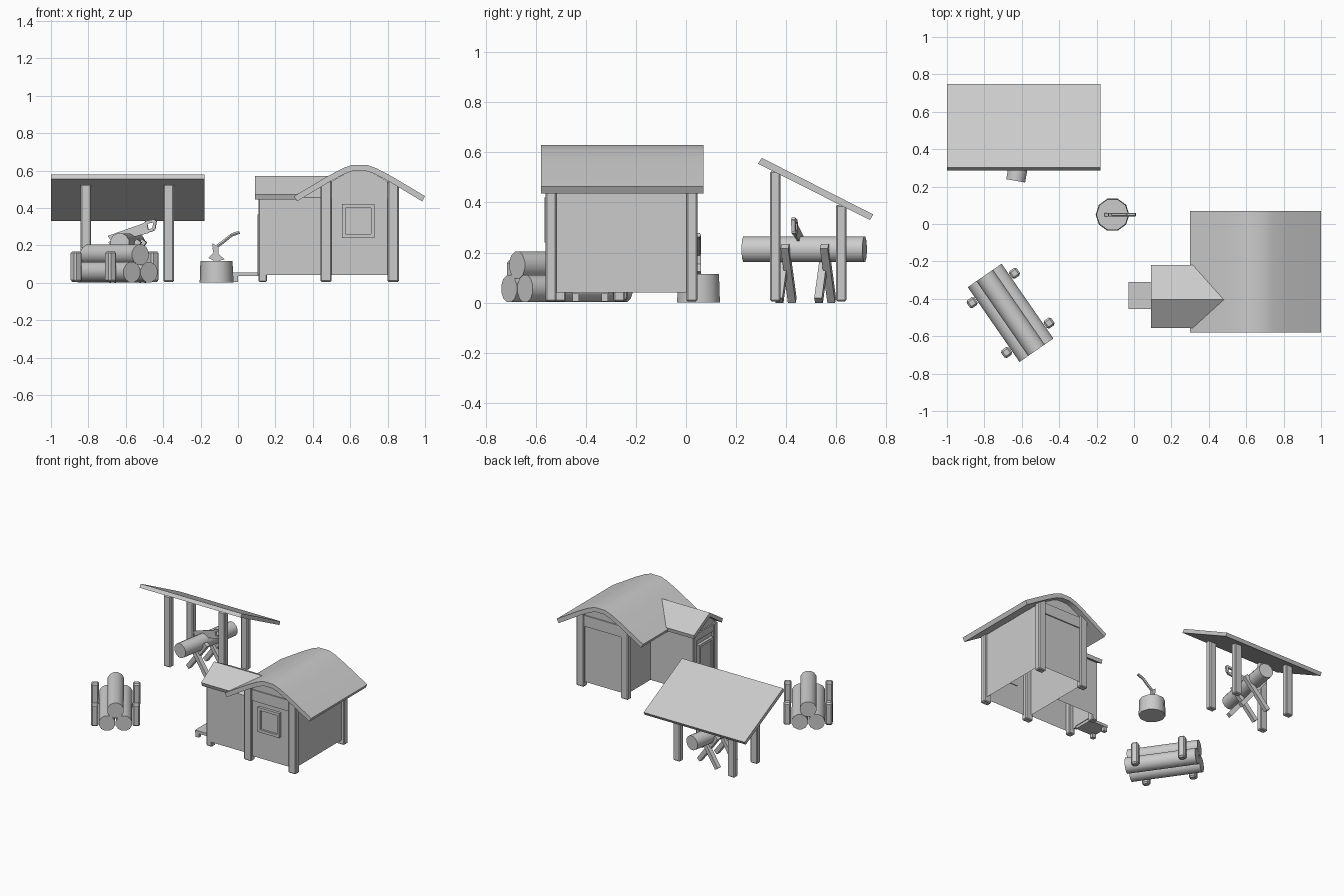
import bpy, bmesh, math
from mathutils import Vector, Matrix

if "Cube" in bpy.data.objects:
    bpy.data.objects.remove(bpy.data.objects["Cube"])


def finish(name, bm, frame=None, bevel=0, smooth=False):
    bmesh.ops.recalc_face_normals(bm, faces=bm.faces)
    me = bpy.data.meshes.new(name)
    bm.to_mesh(me)
    bm.free()
    ob = bpy.data.objects.new(name, me)
    bpy.context.collection.objects.link(ob)
    if frame:
        ob.matrix_world = frame
    if bevel:
        m = ob.modifiers.new("bevel", 'BEVEL')
        m.width, m.segments = bevel, 1
    if smooth:
        bpy.context.view_layer.objects.active = ob
        ob.select_set(True)
        bpy.ops.object.shade_smooth_by_angle(angle=math.radians(40))
        ob.select_set(False)
    return ob


def box(name, lo, hi, bevel=0, frame=None):
    bm = bmesh.new()
    lo, hi = Vector(lo), Vector(hi)
    s = hi - lo
    bmesh.ops.create_cube(bm, size=1, matrix=Matrix.Translation((lo + hi) / 2) @ Matrix.Diagonal((*s, 1)))
    return finish(name, bm, frame, bevel)


def rod(name, p, q, r, sides=12, r2=None, frame=None, bevel=0):
    """Cylinder (or square strut when sides=4) between two points."""
    bm = bmesh.new()
    p, q = Vector(p), Vector(q)
    d = q - p
    mat = Matrix.Translation((p + q) / 2) @ d.to_track_quat('Z', 'Y').to_matrix().to_4x4()
    bmesh.ops.create_cone(bm, cap_ends=True, segments=sides, radius1=r, radius2=r2 or r,
                          depth=d.length, matrix=mat @ Matrix.Rotation(math.pi / sides, 4, 'Z'))
    return finish(name, bm, frame, bevel, sides > 8)


def prism(name, pts, a, b, axis='Y', open_bottom=False, frame=None, smooth=False, cut=None):
    """Profile (u, z) swept along an axis; cut(u, z) overrides the far end."""
    bm = bmesh.new()

    def put(u, z, w):
        return bm.verts.new((u, w, z) if axis == 'Y' else (w, u, z))
    A = [put(u, z, a) for u, z in pts]
    B = [put(u, z, cut(u, z) if cut else b) for u, z in pts]
    bm.faces.new(A)
    bm.faces.new(B)
    low = min(z for _, z in pts)
    for i in range(len(pts)):
        j = (i + 1) % len(pts)
        if open_bottom and pts[i][1] == low and pts[j][1] == low:
            continue
        bm.faces.new((A[i], A[j], B[j], B[i]))
    return finish(name, bm, frame, 0, smooth)


# --- main cabin: walls, arched roof, corner posts, gable beams
C = 0.65
prism("cabin_walls", [(C - .19, .04), (C + .19, .04), (C + .19, .52), (C + .05, .598),
                      (C - .05, .598), (C - .19, .52)], -.545, .03, open_bottom=True)
half = [(.04, .63), (.09, .612), (.17, .57), (.35, .463)]
under = [(.335, .435), (.16, .54), (.08, .582), (.035, .598)]
right = [(C + u, z) for u, z in half + under]
left = [(C - u, z) for u, z in reversed(half + under)]
prism("cabin_roof", right + left, -.58, .07, smooth=True)
for x in (.47, .83):
    for y in (-.54, .023):
        box("cabin_post", (x - .03, y - .022, .005), (x + .03, y + .022, .545), .006)
for y in (-.545, .03):
    box("gable_beam", (.5, y - .008, .45), (.8, y + .008, .53))

# --- window on the front wall
for x in (.565, .72):
    box("window_side", (x - .01, -.565, .24), (x + .01, -.54, .42))
for z in (.25, .41):
    box("window_rail", (.575, -.565, z - .01), (.71, -.54, z + .01))
box("window_pane", (.575, -.55, .26), (.71, -.54, .40))

# --- entrance wing with gabled roof, posts, door and step
Y = -.385
prism("wing_walls", [(Y - .14, .04), (Y + .14, .04), (Y + .14, .45), (Y - .02, .54), (Y - .14, .455)],
      .125, .46, axis='X', open_bottom=True)
prism("wing_roof", [(-.555, .472), (-.405, .57), (-.22, .472), (-.225, .445), (-.405, .54), (-.545, .445)],
      .09, .5, axis='X', cut=lambda u, z: .34 + (z - .46) * 1.5)
for y in (Y - .118, Y + .118):
    box("wing_post", (.11, y - .022, .005), (.155, y + .022, .455), .005)
box("wing_beam", (.115, Y - .1, .4), (.13, Y + .1, .45))
box("door", (.112, -.455, .05), (.13, -.315, .35))
for y in (-.46, -.31):
    box("door_side", (.105, y - .01, .04), (.13, y + .01, .365))
box("door_top", (.105, -.45, .345), (.13, -.32, .365))
box("step_board", (-.03, -.455, .035), (.12, -.31, .055))
for y in (-.44, -.325):
    box("step_leg", (-.028, y - .013, .005), (0, y + .013, .04))

# --- lean-to shelter
prism("shelter_roof", [(.287, .555), (.303, .578), (.748, .352), (.735, .33)], -1, -.18, axis='X')
for x in (-.813, -.371):
    for y, h in ((.357, .525), (.62, .39)):
        box("shelter_post", (x - .028, y - .021, .005), (x + .028, y + .021, h), .006)

# --- sawhorse with log and saw
F = Matrix.Translation((-.59, .472, 0)) @ Matrix.Rotation(math.radians(-10), 4, 'Z')
rod("sawn_log", (0, -.245, .213), (0, .245, .213), .053, frame=F)
for y in (-.075, .085):
    for s in (-1, 1):
        rod("sawhorse_leg", (-.095 * s, y + .01 * s, .008), (.075 * s, y + .01 * s, .225), .022, 4, frame=F)
prism("saw_blade", [(-.105, .25), (-.08, .215), (.115, .265), (.11, .325)], -.021, -.013, frame=F)
grip = [(.11, .275), (.145, .285), (.153, .332), (.1, .322)]
for i in range(4):
    (u, z), (v, w) = grip[i], grip[(i + 1) % 4]
    rod("saw_handle", (u, -.017, z), (v, -.017, w), .011, 4, frame=F)

# --- chopping block and axe
rod("chopping_block", (-.115, .05, 0), (-.115, .05, .115), .09, 10, .086)
prism("axe_head", [(-.158, .133), (-.12, .112), (-.072, .125), (-.105, .155), (-.105, .19),
                   (-.137, .212), (-.132, .16)], .04, .06)
shaft = [(-.135, .178), (-.08, .218), (-.035, .255), (.008, .27)]
for (u, z), (v, w) in zip(shaft, shaft[1:]):
    rod("axe_handle", (u, .05, z), (v, .05, w), .01, 6)

# --- log rack: three logs between four stakes
R = Matrix.Translation((-.66, -.475, 0)) @ Matrix.Rotation(math.radians(-55.3), 4, 'Z')
for y, z in ((-.056, .056), (.056, .056), (0, .15)):
    rod("stacked_log", (-.243, y, z), (.243, y, z), .056, frame=R)
for x in (-.162, .162):
    for y in (-.138, .138):
        box("rack_stake", (x - .025, y - .025, .005), (x + .025, y + .025, .168), .01, R)
